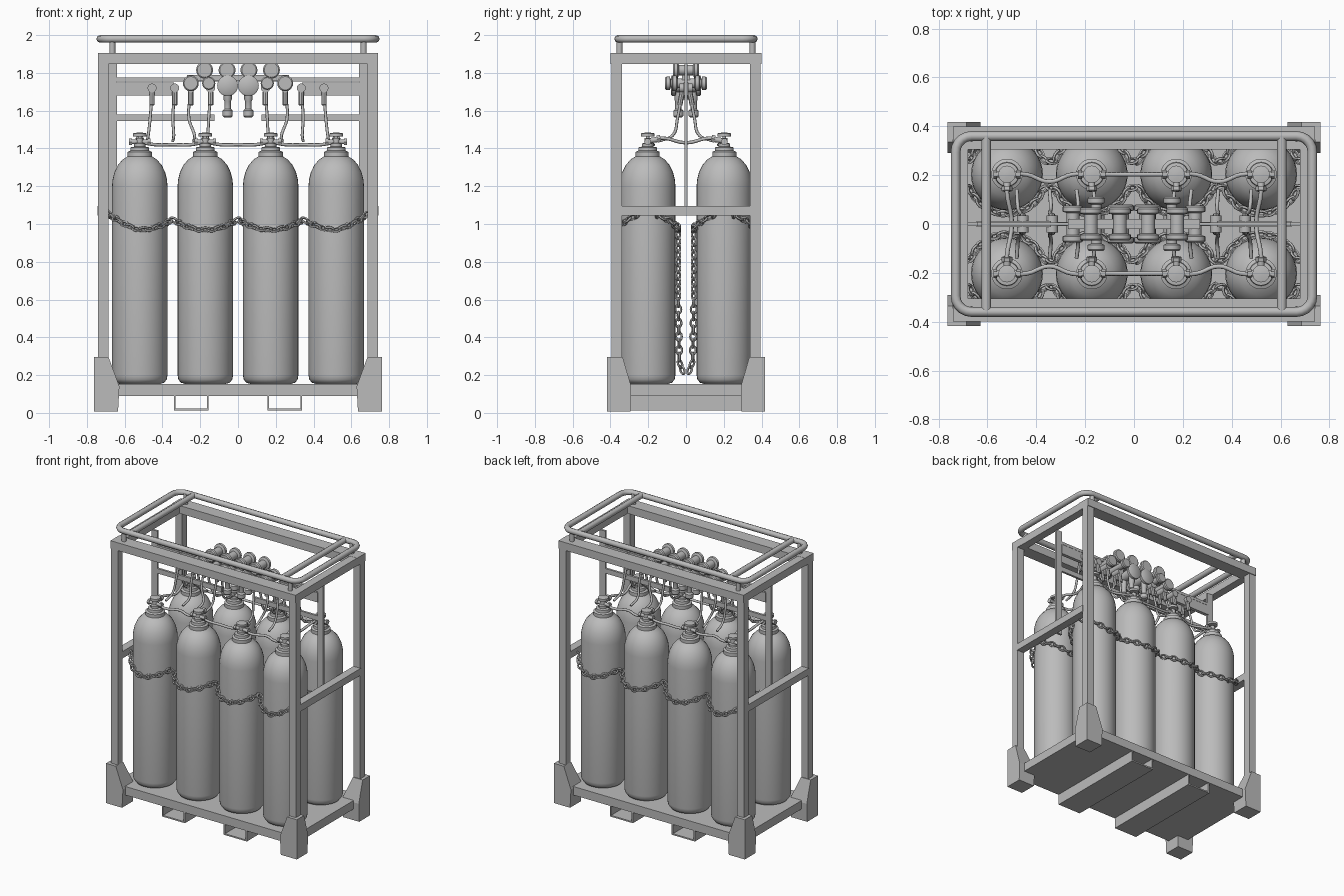
import bpy, bmesh, math
from mathutils import Vector, Matrix

if "Cube" in bpy.data.objects:
    bpy.data.objects.remove(bpy.data.objects["Cube"])

grey = bpy.data.materials.new("painted_steel_grey")
grey.diffuse_color = (0.5, 0.5, 0.5, 1)
grey.use_nodes = True
grey.node_tree.nodes["Principled BSDF"].inputs["Base Color"].default_value = grey.diffuse_color
CX = (-0.52, -0.173, 0.173, 0.52)   # cylinder columns
CY = 0.203                          # cylinder rows at +-CY


def finish(name, bm, smooth=False):
    bmesh.ops.recalc_face_normals(bm, faces=bm.faces)
    me = bpy.data.meshes.new(name)
    bm.to_mesh(me)
    bm.free()
    me.materials.append(grey)
    ob = bpy.data.objects.new(name, me)
    bpy.context.collection.objects.link(ob)
    if smooth:
        bpy.ops.object.select_all(action='DESELECT')
        ob.select_set(True)
        bpy.context.view_layer.objects.active = ob
        bpy.ops.object.shade_smooth_by_angle(angle=math.radians(40))
    return ob


def add_box(bm, x0, x1, y0, y1, z0, z1):
    m = Matrix.Translation(((x0 + x1) / 2, (y0 + y1) / 2, (z0 + z1) / 2))
    s = Matrix.Diagonal((abs(x1 - x0), abs(y1 - y0), abs(z1 - z0), 1))
    bmesh.ops.create_cube(bm, size=1, matrix=m @ s)


def boxes(name, dims):
    bm = bmesh.new()
    for d in dims:
        add_box(bm, *d)
    return finish(name, bm)


def lathe(bm, profile, mat, n=24):
    """Revolve (radius, height) points about the local z axis."""
    rings = [[bm.verts.new(mat @ Vector((r * math.cos(2 * math.pi * i / n),
              r * math.sin(2 * math.pi * i / n), z))) for i in range(n)] for r, z in profile]
    for a, b in zip(rings, rings[1:]):
        for i in range(n):
            bm.faces.new((a[i], a[(i + 1) % n], b[(i + 1) % n], b[i]))
    bm.faces.new(rings[0])
    bm.faces.new(rings[-1])


def rod(bm, p, q, r, n=12):
    p, q = Vector(p), Vector(q)
    m = Matrix.Translation(p) @ (q - p).to_track_quat('Z', 'Y').to_matrix().to_4x4()
    lathe(bm, [(r, 0), (r, (q - p).length)], m, n)


def tubes(name, paths, r, cyclic=False, smooth_path=False):
    cu = bpy.data.curves.new(name, 'CURVE')
    cu.dimensions = '3D'
    cu.bevel_depth, cu.bevel_resolution, cu.use_fill_caps = r, 2, True
    for pts in paths:
        if smooth_path:
            sp = cu.splines.new('BEZIER')
            sp.bezier_points.add(len(pts) - 1)
            sp.resolution_u = 5
            for b, p in zip(sp.bezier_points, pts):
                b.co = p
                b.handle_left_type = b.handle_right_type = 'AUTO'
        else:
            sp = cu.splines.new('POLY')
            sp.points.add(len(pts) - 1)
            for b, p in zip(sp.points, pts):
                b.co = (*p, 1)
        sp.use_cyclic_u = cyclic
        sp.use_smooth = True
    cu.materials.append(grey)
    ob = bpy.data.objects.new(name, cu)
    bpy.context.collection.objects.link(ob)
    bpy.ops.object.select_all(action='DESELECT')
    ob.select_set(True)
    bpy.context.view_layer.objects.active = ob
    bpy.ops.object.convert(target='MESH')


S = (-1, 1)

# Frame: corner posts, top beams, side rails and centre bars
boxes("corner_posts", [(s * .685, s * .74, t * .34, t * .395, .05, 1.9) for s in S for t in S])
boxes("top_long_beams", [(-.74, .74, t * .305, t * .4, 1.848, 1.905) for t in S])
boxes("top_short_beams", [(s * .68, s * .738, -.31, .31, 1.848, 1.904) for s in S])
boxes("side_mid_rails", [(s * .685, s * .743, -.345, .345, 1.045, 1.095) for s in S])
boxes("centre_uprights", [(s * .64, s * .687, -.008, .008, 1.05, 1.85) for s in S])
boxes("manifold_bars", [(s * .34, s * .645, -.012, .012, 1.68, 1.75) for s in S]
      + [(s * .125, s * .645, -.008, .008, 1.545, 1.58) for s in S]
      + [(-.645, .645, -.007, .007, 1.755, 1.775)])

# Rounded top guard rail with cross tubes and short supports
ring = []
for k, (sx, sy) in enumerate(((1, 1), (-1, 1), (-1, -1), (1, -1))):
    for i in range(6):
        a = math.pi / 2 * (k + i / 5)
        ring.append((sx * .665 + .065 * math.cos(a), sy * .295 + .065 * math.sin(a), 1.98))
tubes("guard_rail", [ring], .02, cyclic=True)
tubes("guard_cross_tubes", [[(s * .605, -.36, 1.98), (s * .605, .36, 1.98)] for s in S], .02)
tubes("guard_supports", [[(s * .665, t * .352, 1.9), (s * .665, t * .352, 1.98)]
                         for s in S for t in S], .016)

# Base deck and hollow fork pockets
boxes("base_deck", [(-.72, .72, -.388, .388, .09, .152)])
pockets = []
for s in S:
    a, b = s * .155, s * .34
    pockets += [(a, b, -.385, .385, .012, .022), (a, a + s * .01, -.385, .385, .012, .092),
                (b - s * .01, b, -.385, .385, .012, .092)]
boxes("fork_pockets", pockets)

# Tapered corner feet
bm = bmesh.new()
for s in S:
    for t in S:
        levels = [[bm.verts.new((s * x, t * y, z)) for x, y in
                   ((.763, .418), (xi, .418), (xi, yi), (.763, yi))]
                  for xi, yi, z in ((.635, .295, .008), (.628, .29, .14), (.685, .335, .295))]
        for a, b in zip(levels, levels[1:]):
            for i in range(4):
                bm.faces.new((a[i], a[(i + 1) % 4], b[(i + 1) % 4], b[i]))
        bm.faces.new(levels[0])
        bm.faces.new(levels[-1])
finish("corner_feet", bm)

# Gas cylinders
bottle = [(.105, .153), (.13, .16), (.143, .178), (.147, .2), (.147, 1.2), (.144, 1.235),
          (.134, 1.275), (.116, 1.312), (.09, 1.342), (.064, 1.358), (.064, 1.382),
          (.05, 1.388), (.048, 1.406), (.026, 1.41)]
bm = bmesh.new()
for x in CX:
    for t in S:
        lathe(bm, bottle, Matrix.Translation((x, t * CY, 0)), 36)
finish("gas_cylinders", bm, True)

# Valves with side outlets and lobed handwheels
bm = bmesh.new()
for x in CX:
    for t in S:
        y = t * CY
        lathe(bm, [(.03, 1.405), (.03, 1.425), (.018, 1.43), (.018, 1.455), (.009, 1.456),
                   (.009, 1.462), (.036, 1.464), (.036, 1.48), (.012, 1.484)],
              Matrix.Translation((x, y, 0)), 12)
        rod(bm, (x - .055, y, 1.435), (x + .055, y, 1.435), .012)
        rod(bm, (x, y, 1.44), (x, y - t * .07, 1.45), .014)
        rod(bm, (x, y - t * .05, 1.45), (x, y - t * .068, 1.453), .022, 6)
        for s in S:
            rod(bm, (x + s * .04, y, 1.435), (x + s * .056, y, 1.435), .019, 6)
finish("cylinder_valves", bm, True)

# Header pipes between valves and across both ends
pipes = []
for t in S:
    for a, b in zip(CX, CX[1:]):
        bend = .0 if a * b < 0 else .03
        pipes.append([(a, t * CY, 1.435), (a + .08, t * CY, 1.42),
                      ((a + b) / 2, t * (CY - bend), 1.42), (b - .08, t * CY, 1.42), (b, t * CY, 1.435)])
for s in S:
    pipes.append([(s * .52, -CY, 1.44), (s * .52, -.13, 1.455), (s * .5, 0, 1.43),
                  (s * .52, .13, 1.455), (s * .52, CY, 1.44)])
tubes("header_pipes", pipes, .009, smooth_path=True)

# Flexible hoses rising to the regulators
hoses = []
for t in S:
    for x0, x1 in ((.48, .455), (.345, .335), (.235, .25), (.165, .145)):
        for s in S:
            hoses.append([(s * x0, t * .14, 1.44), (s * (x0 - .005), t * .07, 1.47),
                          (s * (x1 + .01), t * .045, 1.56), (s * x1, t * .02, 1.7)])
tubes("flexible_hoses", hoses, .008, smooth_path=True)
bm = bmesh.new()
for x in (.455, .335, .25, .145):
    for s in S:
        for t in S:
            rod(bm, (s * x, t * .033, 1.63), (s * x, t * .02, 1.7), .014, 8)
        rod(bm, (s * x, -.035, 1.72), (s * x, .035, 1.72), .024)
        rod(bm, (s * x, 0, 1.66), (s * x, 0, 1.73), .012, 8)
finish("hose_fittings", bm, True)

# Paired gauges on spools, two rows
bm = bmesh.new()
for x, z, r, d in ((.177, 1.815, .045, .068), (.058, 1.815, .045, .068),
                   (.25, 1.745, .042, .075), (.055, 1.732, .055, .08), (.155, 1.745, .035, .11)):
    for s in S:
        m = Matrix.Translation((s * x, 0, z)) @ Matrix.Rotation(math.pi / 2, 4, 'X')
        c = r * .62
        lathe(bm, [(r * .85, -d), (r, -d + .006), (r, -d + .024), (c, -d + .03),
                   (c, d - .03), (r, d - .024), (r, d - .006), (r * .85, d)], m, 20)
finish("pressure_gauges", bm, True)

# Regulator bodies and hand knobs below the gauges
bm = bmesh.new()
for x in (-.055, .055):
    for t in S:
        m = Matrix.Translation((x, t * .04, 0))
        lathe(bm, [(.02, 1.565), (.027, 1.572), (.027, 1.6), (.017, 1.61),
                   (.017, 1.65), (.022, 1.66), (.022, 1.7)], m, 12)
add_box(bm, -.27, .27, -.02, .02, 1.76, 1.79)
finish("regulators", bm, True)


def add_chain(bm, path, pitch=.036):
    """Place alternating oval links at even spacing along a path."""
    pts = [Vector(p) for p in path]
    left, k = 0.0, 0
    for a, b in zip(pts, pts[1:]):
        d = b - a
        while left < d.length:
            m = Matrix.Translation(a + d.normalized() * left) @ d.to_track_quat('X', 'Z').to_matrix().to_4x4() \
                @ Matrix.Rotation(math.pi / 4 + k * math.pi / 2, 4, 'X')
            grid = []
            for i in range(12):
                u = 2 * math.pi * i / 12
                sec = []
                for j in range(5):
                    v = 2 * math.pi * j / 5
                    rr = .0065 * math.cos(v)
                    sec.append(bm.verts.new(m @ Vector(((.023 + rr) * math.cos(u),
                               (.015 + rr) * math.sin(u), .0065 * math.sin(v)))))
                grid.append(sec)
            for i in range(12):
                for j in range(5):
                    p, q = grid[i], grid[(i + 1) % 12]
                    bm.faces.new((p[j], q[j], q[(j + 1) % 5], p[(j + 1) % 5]))
            left += pitch
            k += 1
        left -= d.length


# Retaining chains draped round the outer and inner sides of each row
bm = bmesh.new()
for t in S:
    for side in S:
        path = []
        for i in range(161):
            x = -.69 + 1.38 * i / 160
            dx = min(abs(x - c) for c in CX)
            off = max(math.sqrt(max(.161 ** 2 - dx * dx, 0)), .055)
            end = max(0, abs(x) - .52) * .22
            path.append((x, t * (CY + side * off), 1.025 - .055 * (1 - (dx / .174) ** 2) + end))
        add_chain(bm, path)
finish("retaining_chains", bm, True)

# Loose chain ends hanging between the rows
bm = bmesh.new()
for s in S:
    add_chain(bm, [(s * .173, s * .042, .98), (s * .175, s * .042, .6), (s * .17, s * .035, .27),
                   (s * .17, s * .01, .2)])
finish("hanging_chains", bm, True)
